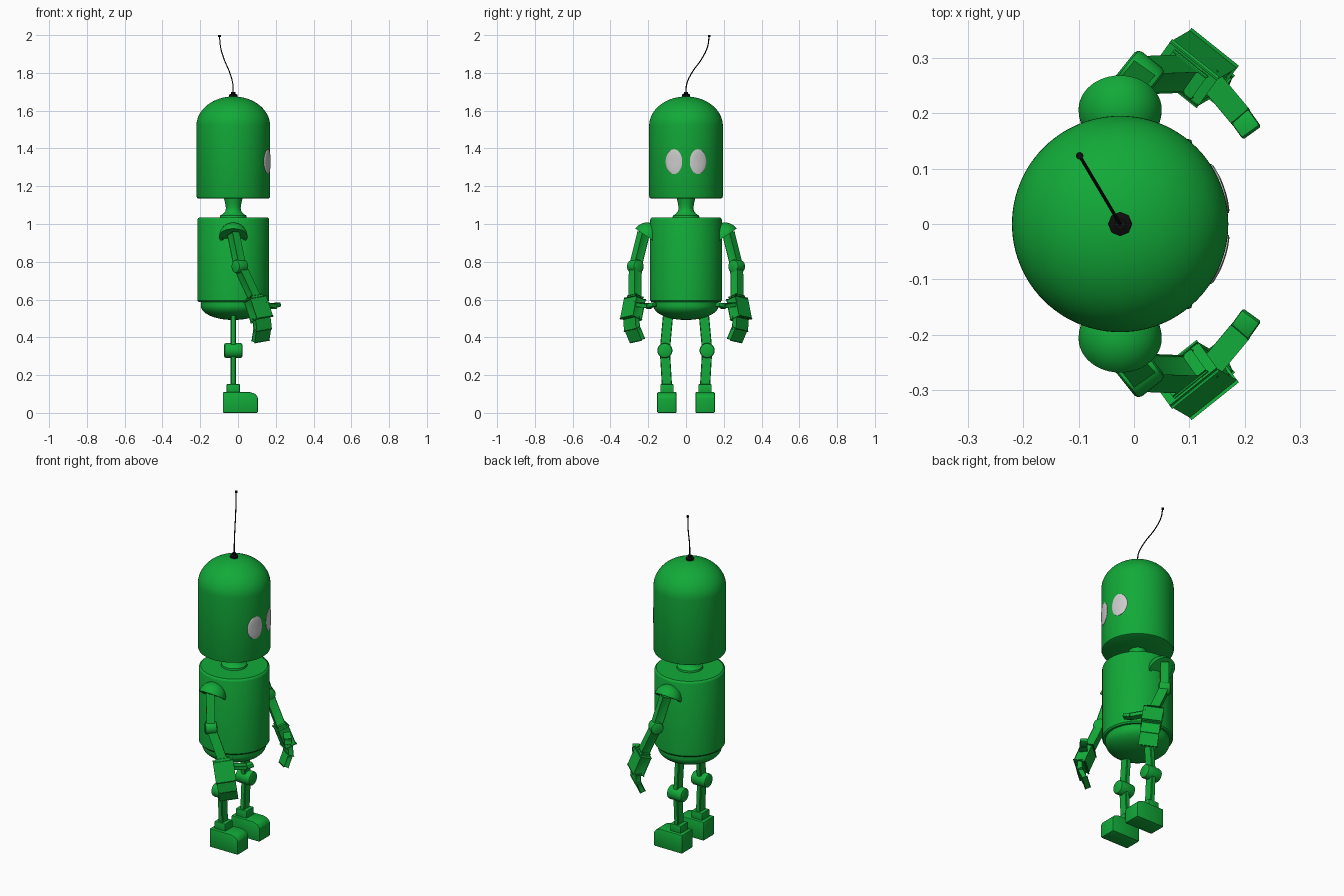
import bpy, bmesh, math
from mathutils import Vector, Matrix

if "Cube" in bpy.data.objects:
    bpy.data.objects.remove(bpy.data.objects["Cube"])

CX = -0.025  # body axis


def material(name, rgb):
    m = bpy.data.materials.new(name)
    m.diffuse_color = (*rgb, 1)
    m.use_nodes = True
    m.node_tree.nodes["Principled BSDF"].inputs["Base Color"].default_value = m.diffuse_color
    return m


GREEN = material("green_paint", (0.006, 0.40, 0.04))
BLACK = material("black_rubber", (0.004, 0.004, 0.004))


def finish(name, bm, mat=GREEN, angle=35):
    bmesh.ops.recalc_face_normals(bm, faces=bm.faces)
    me = bpy.data.meshes.new(name)
    bm.to_mesh(me)
    bm.free()
    me.shade_smooth()
    me.set_sharp_from_angle(angle=math.radians(angle))
    if mat:
        me.materials.append(mat)
    ob = bpy.data.objects.new(name, me)
    bpy.context.collection.objects.link(ob)
    return ob


def lathe(name, prof, frame, n=64, mat=GREEN):
    """Spin (radius, height) points about the local z of a frame matrix."""
    bm = bmesh.new()
    vs = [bm.verts.new((r, 0, z)) for r, z in prof]
    es = [bm.edges.new(p) for p in zip(vs, vs[1:])]
    bmesh.ops.spin(bm, geom=vs + es, cent=(0, 0, 0), axis=(0, 0, 1),
                   angle=2 * math.pi, steps=n)
    bmesh.ops.remove_doubles(bm, verts=bm.verts, dist=1e-5)
    bm.transform(frame)
    return finish(name, bm, mat)


def aimed(pos, axis):
    return Matrix.Translation(pos) @ Vector(axis).to_track_quat('Z', 'Y').to_matrix().to_4x4()


def bar(name, p0, p1, side, w, t, bevel=0.004):
    """Bevelled box from p0 to p1; w across the side direction, t thick."""
    p0, p1 = Vector(p0), Vector(p1)
    l = p1 - p0
    d = l.normalized()
    u = Vector(side)
    u = (u - d * u.dot(d)).normalized()
    v = d.cross(u)
    mid = (p0 + p1) / 2
    bm = bmesh.new()
    bmesh.ops.create_cube(bm, size=1)
    for k in bm.verts:
        k.co = mid + u * w * k.co.x + v * t * k.co.y + l * k.co.z
    bmesh.ops.bevel(bm, geom=bm.edges[:], offset=bevel, segments=2, profile=0.5, affect='EDGES')
    return finish(name, bm)


def barrel(name, pos, axis, r, length):
    h, c = length / 2, r * 0.25
    prof = [(0, -h), (r * 0.72, -h), (r - c * 0.3, -h + c * 0.4), (r, -h + c * 1.2),
            (r, h - c * 1.2), (r - c * 0.3, h - c * 0.4), (r * 0.72, h), (0, h)]
    return lathe(name, prof, aimed(pos, axis), 32)


def arc(r, h, z, n=16):
    """Quarter ellipse from the rim (r, z) to the pole (0, z + h)."""
    return [(r * math.cos(i / n * math.pi / 2), z + h * math.sin(i / n * math.pi / 2))
            for i in range(n)] + [(0, z + h)]


axis_frame = Matrix.Translation((CX, 0, 0))

# head, neck, torso and rounded hip
lathe("head", [(0, 1.135), (0.186, 1.135), (0.192, 1.138), (0.195, 1.146)] + arc(0.195, 0.155, 1.52, 20), axis_frame, 96)
lathe("neck", [(0.072, 1.03), (0.069, 1.045), (0.055, 1.053), (0.042, 1.068),
               (0.039, 1.085), (0.043, 1.11), (0.05, 1.14)], axis_frame, 48)
lathe("torso", [(0, 0.588), (0.184, 0.588), (0.19, 0.596), (0.19, 1.022),
                (0.187, 1.03), (0.18, 1.035), (0, 1.035)], axis_frame, 96)
lathe("hip", arc(0.172, -0.075, 0.567) [::-1] + [(0.172, 0.59)], axis_frame, 64)

# antenna base, wire and tip
lathe("antenna_base", [(0, 1.665), (0.022, 1.67), (0.022, 1.685), (0.011, 1.69),
                       (0.011, 1.70), (0, 1.70)], axis_frame, 8, BLACK)
cu = bpy.data.curves.new("antenna_wire", 'CURVE')
cu.dimensions = '3D'
cu.bevel_depth = 0.003
cu.bevel_resolution = 1
path = [(0, 1.69), (0.03, 1.74), (0.25, 1.80), (0.68, 1.875), (0.93, 1.94), (1, 1.997)]
sp = cu.splines.new('BEZIER')
sp.bezier_points.add(len(path) - 1)
for bp, (f, z) in zip(sp.bezier_points, path):
    bp.co = (CX - 0.073 * f, 0.123 * f, z)
    bp.handle_left_type = bp.handle_right_type = 'AUTO'
cu.materials.append(BLACK)
bpy.context.collection.objects.link(bpy.data.objects.new("antenna_wire", cu))
lathe("antenna_tip", [(0, 1.99), (0.007, 1.99), (0.007, 2.0), (0, 2.0)],
      Matrix.Translation((CX - 0.073, 0.123, 0)), 8, BLACK)

for s, label in ((1, "left"), (-1, "right")):
    def P(x, y, z):
        return Vector((x, s * y, z))

    def M(v):
        return Vector((v.x, s * v.y, v.z))

    # eye: oval patch following the curve of the head
    bm = bmesh.new()
    rings = []
    for k, R in ((0.02, 0.199), (0.5, 0.199), (0.9, 0.1985), (1, 0.197), (1, 0.192)):
        ring = []
        for i in range(40):
            a = i / 40 * 2 * math.pi
            y = 0.064 + 0.044 * k * math.cos(a)
            ring.append(bm.verts.new(P(CX + math.sqrt(R * R - y * y), y,
                                       1.33 + 0.066 * k * math.sin(a))))
        rings.append(ring)
    bm.faces.new(rings[0])
    for a, b in zip(rings, rings[1:]):
        for i in range(40):
            j = (i + 1) % 40
            bm.faces.new((a[i], a[j], b[j], b[i]))
    finish(label + "_eye", bm, None, 60)

    # shoulder cap: shell open toward the outside and below
    lathe(label + "_shoulder", [(0, 0.0), (0.06, 0.0), (0.06, -0.004)] + arc(0.075, 0.075, -0.004),
          aimed(P(CX, 0.204, 0.936), P(0, -0.57, 0.82)), 48)

    # arm
    w = Vector((0.75, -0.6, 0.134)).normalized()
    l = Vector((0.31, 0.18, -0.93)).normalized()
    n = l.cross(w)
    side = M(w)
    elbow = P(0.01, 0.268, 0.775)
    bar(label + "_upper_arm", P(-0.025, 0.225, 0.95), elbow, side, 0.038, 0.05)
    barrel(label + "_elbow", elbow, M(Vector((0.75, -0.6, 0))), 0.036, 0.066)
    palm = Vector((0.108, 0.281, 0.55))
    wrist = palm - l * 0.055
    bar(label + "_forearm", elbow, M(wrist), side, 0.042, 0.048)
    bar(label + "_wrist", M(wrist - l * 0.015), M(wrist + l * 0.01), side, 0.07, 0.05)

    # hand
    bar(label + "_palm", M(palm - l * 0.055), M(palm + l * 0.057), side, 0.098, 0.062, 0.006)
    for i in (-1, 0, 1):
        a = palm + l * 0.05 + w * 0.034 * i
        b = a + (l * 0.9 + n * 0.3) * 0.068
        c = b + (l * 0.7 + n * 0.75) * 0.062
        bar(f"{label}_finger_{i + 2}_base", M(a), M(b), side, 0.026, 0.028)
        bar(f"{label}_finger_{i + 2}_tip", M(b - l * 0.008), M(c), side, 0.026, 0.026)
    t0, t1, t2 = (0.135, 0.262, 0.575), (0.19, 0.196, 0.566), (0.212, 0.165, 0.574)
    bar(label + "_thumb_base", P(*t0), P(*t1), P(0.7, 0.7, 0), 0.034, 0.022)
    bar(label + "_thumb_tip", P(*t1), P(*t2), P(0.7, 0.7, 0), 0.04, 0.022)

    # leg
    knee = P(CX, 0.112, 0.33)
    bar(label + "_thigh", P(CX, 0.093, 0.54), knee, (0, 1, 0), 0.054, 0.028)
    barrel(label + "_knee", knee, (1, 0, 0), 0.04, 0.098)
    bar(label + "_shin", knee, P(CX, 0.1, 0.13), (0, 1, 0), 0.054, 0.028)
    bar(label + "_ankle", P(CX, 0.1, 0.10), P(CX, 0.1, 0.152), (0, 1, 0), 0.07, 0.07)

    # foot: side profile with a sloped toe, extruded across
    prof = [(-0.08, 0), (0.105, 0), (0.105, 0.082), (0.092, 0.1), (0.065, 0.11), (-0.08, 0.11)]
    bm = bmesh.new()
    f = bm.faces.new([bm.verts.new(P(x, 0.05, z)) for x, z in prof])
    ex = bmesh.ops.extrude_face_region(bm, geom=[f])
    bmesh.ops.translate(bm, vec=P(0, 0.103, 0),
                        verts=[g for g in ex["geom"] if isinstance(g, bmesh.types.BMVert)])
    bmesh.ops.bevel(bm, geom=bm.edges[:], offset=0.006, segments=2, profile=0.5, affect='EDGES')
    finish(label + "_foot", bm)
